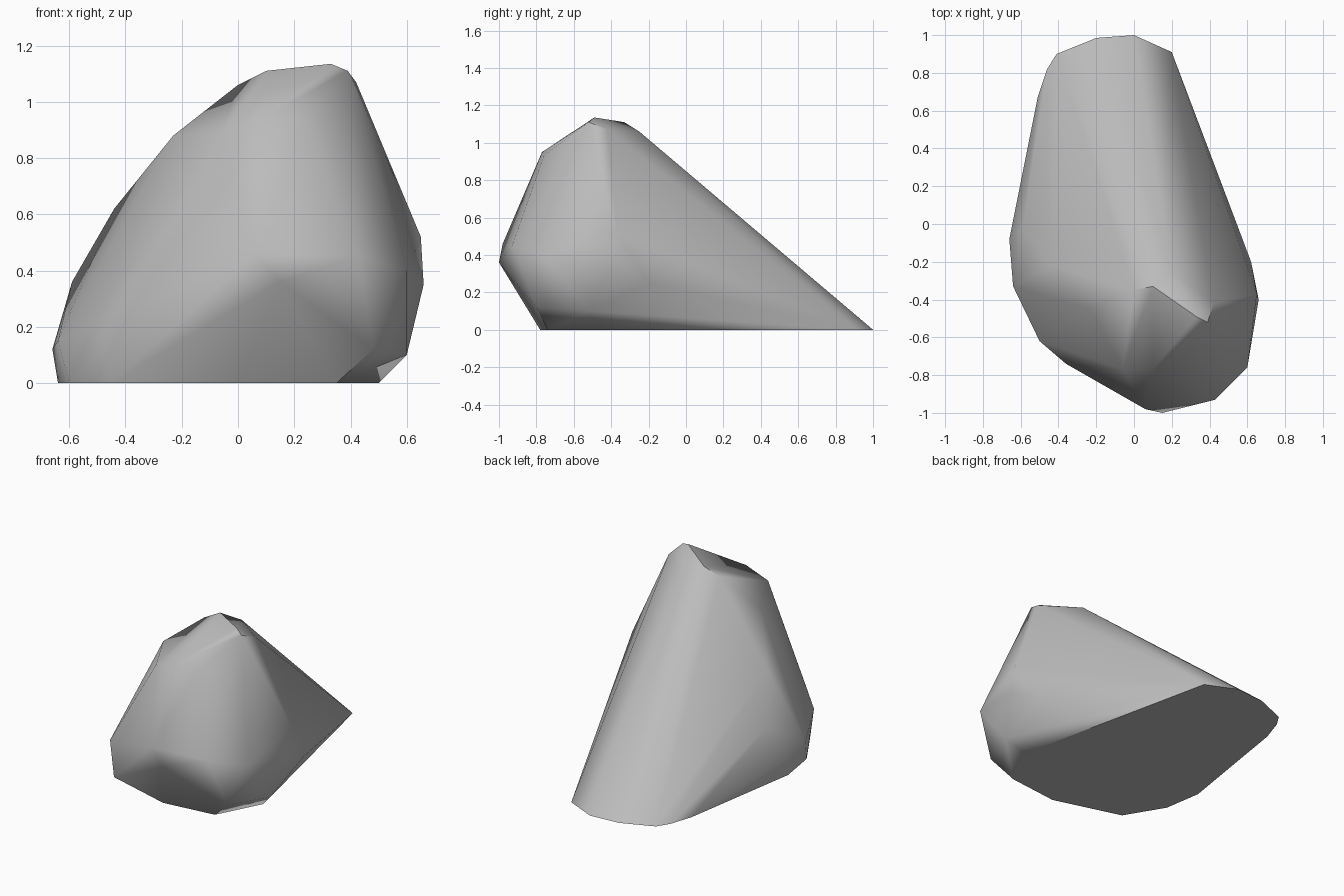
import bpy, bmesh, math

cube = bpy.data.objects.get("Cube")
if cube:
    bpy.data.objects.remove(cube, do_unlink=True)

stone = bpy.data.materials.new("stone_grey")
stone.use_nodes = True
grey = (0.5, 0.5, 0.5, 1)
stone.diffuse_color = grey
stone.node_tree.nodes["Principled BSDF"].inputs["Base Color"].default_value = grey

# Flat ground outline
base = [(.2, .91), (0, 1), (-.2, .985), (-.41, .9), (-.46, .82), (-.51, .67),
        (-.64, -.15), (-.6, -.4), (-.45, -.65), (0, -.78), (.35, -.74), (.5, -.45)]
# Bulging flanks and front
flanks = [(-.66, -.08, .12), (-.64, -.33, .15), (-.59, -.02, .36), (-.5, -.62, .22),
          (-.36, -.74, .28), (.06, -.98, .46), (.15, -1, .36), (.43, -.93, .45),
          (.48, -.8, .12), (.6, -.76, .4), (.6, -.52, .1), (.66, -.4, .35),
          (.65, -.37, .52), (.62, -.2, .25)]
# Crown
crown = [(-.44, -.22, .62), (-.23, -.45, .88), (-.06, -.77, .89), (.1, -.77, .95),
         (.24, -.76, .93), (0, -.35, 1.06), (.1, -.33, 1.11), (.2, -.25, 1.06),
         (.33, -.49, 1.135), (.39, -.52, 1.11), (.42, -.42, 1.07)]

# Faceted rock wrapped around the corner points
bm = bmesh.new()
for p in [(x, y, 0) for x, y in base] + flanks + crown:
    bm.verts.new(p)
hull = bmesh.ops.convex_hull(bm, input=bm.verts)
loose = set(hull["geom_interior"]) | set(hull["geom_unused"])
bmesh.ops.delete(bm, geom=[v for v in loose if isinstance(v, bmesh.types.BMVert)],
                 context="VERTS")
bmesh.ops.dissolve_limit(bm, angle_limit=math.radians(2), verts=bm.verts, edges=bm.edges)
bmesh.ops.recalc_face_normals(bm, faces=bm.faces)
mesh = bpy.data.meshes.new("boulder")
bm.to_mesh(mesh)
bm.free()
mesh.materials.append(stone)
rock = bpy.data.objects.new("boulder", mesh)
bpy.context.collection.objects.link(rock)

# Softly worn facets with a crisp ground edge
bpy.context.view_layer.objects.active = rock
rock.select_set(True)
bpy.ops.object.shade_smooth_by_angle(angle=math.radians(42))
weighted = rock.modifiers.new("worn_facets", "WEIGHTED_NORMAL")
weighted.keep_sharp = True
